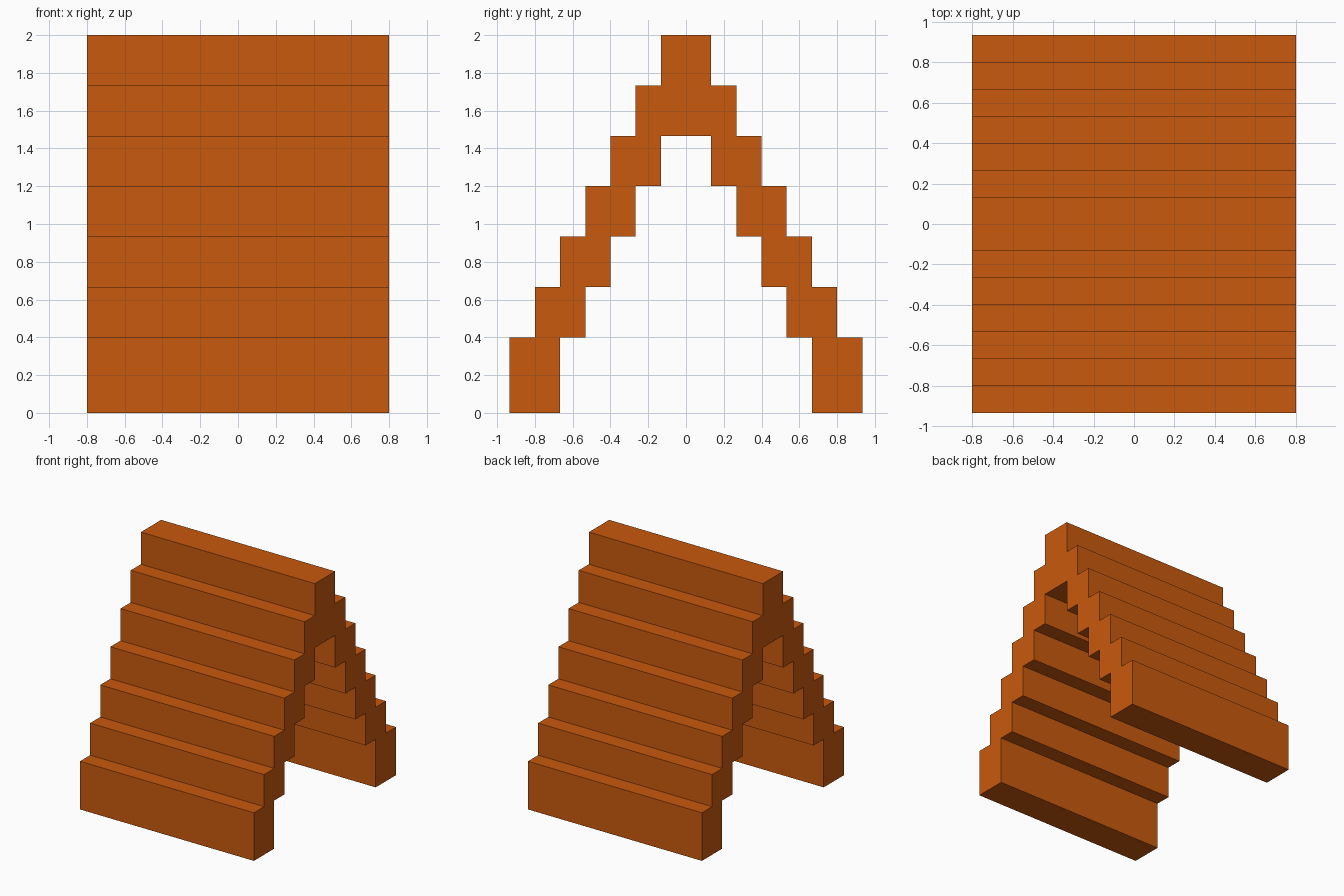
import bpy, bmesh

if "Cube" in bpy.data.objects:
    bpy.data.objects.remove(bpy.data.objects["Cube"])

U = 2 / 15        # grid unit of the stepped profile
HALF_WIDTH = 0.8

orange = bpy.data.materials.new("burnt orange")
orange.diffuse_color = (0.584, 0.1, 0.004, 1)
orange.use_nodes = True
orange.node_tree.nodes["Principled BSDF"].inputs["Base Color"].default_value = orange.diffuse_color

# Outer steps climb from the foot to the ridge
outer = [(7, 0), (7, 3)]
for i in range(6):
    outer += [(6 - i, 3 + 2 * i), (6 - i, 5 + 2 * i)]

# Inner steps climb from the foot to the underside of the ridge
inner = [(5, 0), (5, 3)]
for i in range(4):
    inner += [(4 - i, 3 + 2 * i), (4 - i, 5 + 2 * i)]


def mirror(points):
    return [(-y, z) for y, z in points]


# Closed arch outline: up the outside, over, and back along the inside
outline = outer + mirror(outer)[::-1] + mirror(inner) + inner[::-1]

# Extrude the outline across the width
bm = bmesh.new()
face = bm.faces.new([bm.verts.new((-HALF_WIDTH, y * U, z * U)) for y, z in outline])
ext = bmesh.ops.extrude_face_region(bm, geom=[face])
moved = [g for g in ext["geom"] if isinstance(g, bmesh.types.BMVert)]
bmesh.ops.translate(bm, verts=moved, vec=(2 * HALF_WIDTH, 0, 0))
if not all(e.is_manifold for e in bm.edges):
    bmesh.ops.holes_fill(bm, edges=[e for e in bm.edges if e.is_boundary])
bmesh.ops.recalc_face_normals(bm, faces=bm.faces)

mesh = bpy.data.meshes.new("stepped_roof")
bm.to_mesh(mesh)
bm.free()
mesh.materials.append(orange)
roof = bpy.data.objects.new("stepped_roof", mesh)
bpy.context.collection.objects.link(roof)
